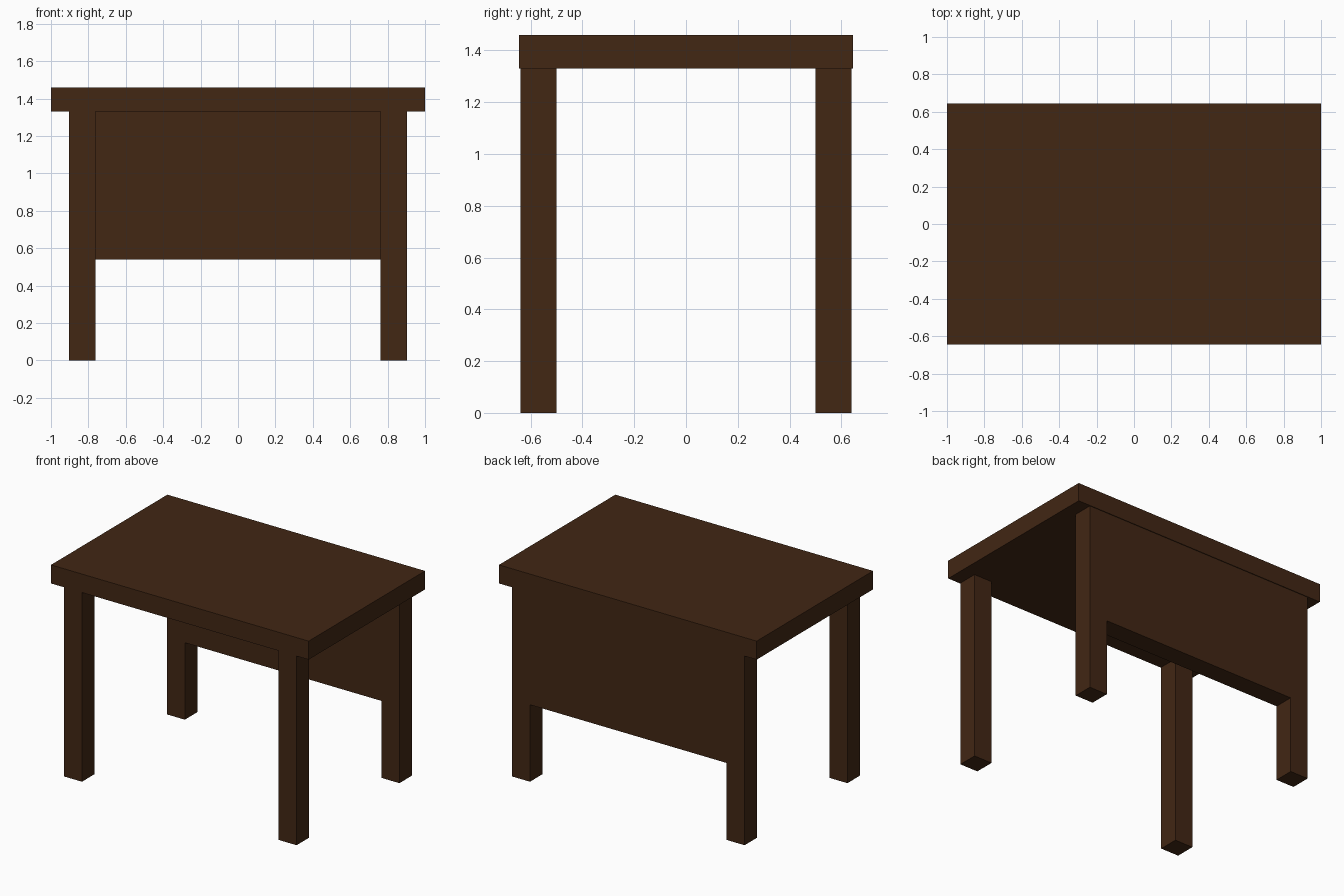
import bpy

if "Cube" in bpy.data.objects:
    bpy.data.objects.remove(bpy.data.objects["Cube"])

wood = bpy.data.materials.new("dark_wood")
wood.diffuse_color = (0.054, 0.020, 0.007, 1)
wood.use_nodes = True
wood.node_tree.nodes["Principled BSDF"].inputs["Base Color"].default_value = wood.diffuse_color


def box(name, x, y, z):
    """Box from (min, max) ranges on each axis."""
    ranges = (x, y, z)
    bpy.ops.mesh.primitive_cube_add(size=1, location=[(a + b) / 2 for a, b in ranges])
    ob = bpy.context.object
    ob.name = name
    ob.scale = [b - a for a, b in ranges]
    bpy.ops.object.transform_apply(location=False, rotation=False, scale=True)
    ob.data.materials.append(wood)
    return ob


# Table top
box("table_top", (-1, 1), (-0.645, 0.645), (1.33, 1.46))

# Four square legs
for side, sx in (("left", -1), ("right", 1)):
    for end, sy in (("front", -1), ("back", 1)):
        box(f"{end}_{side}_leg",
            sorted((sx * 0.763, sx * 0.903)),
            sorted((sy * 0.50, sy * 0.64)),
            (0, 1.33))

# Thick modesty panel filling the space between the back legs
box("back_panel", (-0.763, 0.763), (0.50, 0.64), (0.54, 1.33))
